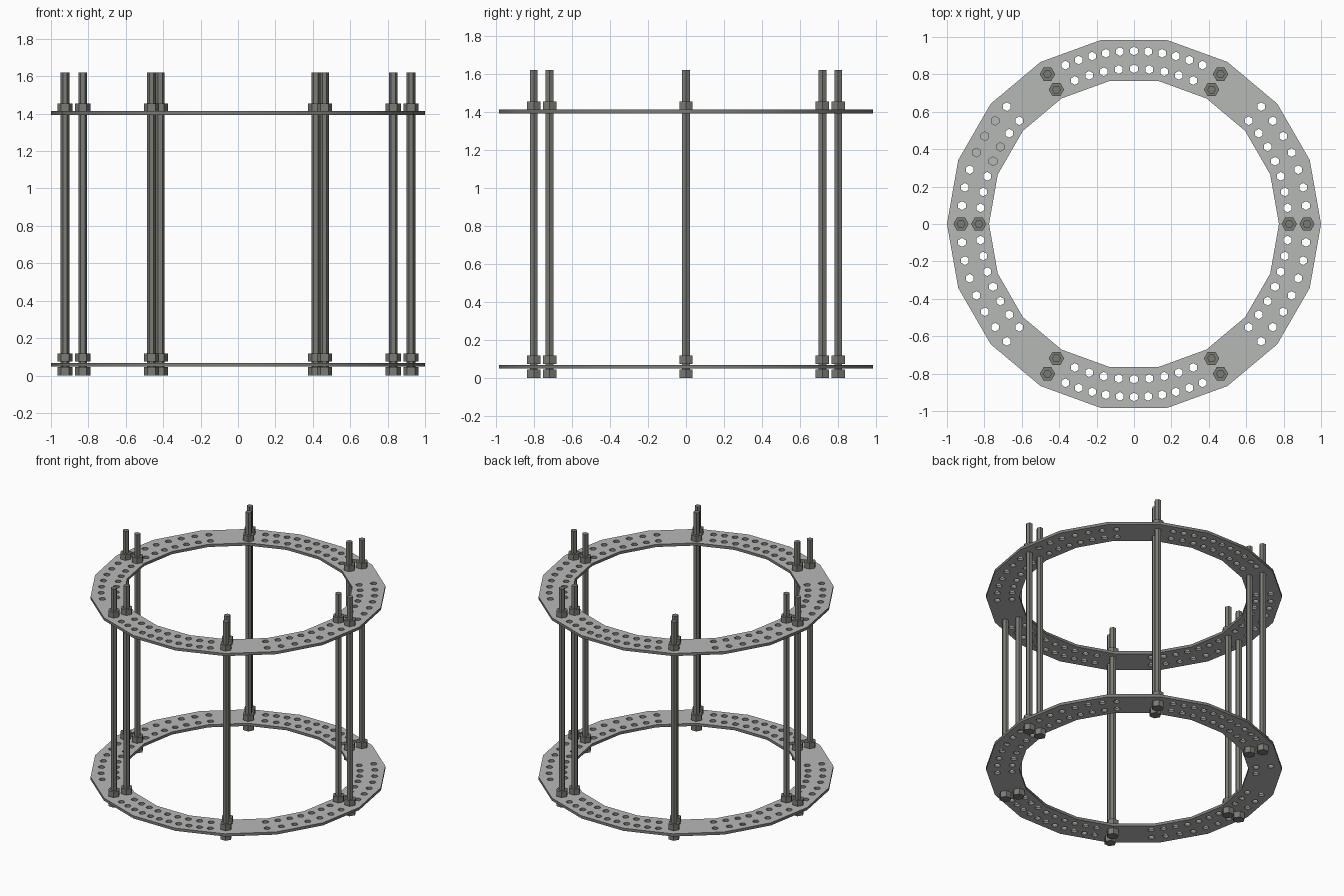
import bpy, bmesh
from math import sin, cos, pi, radians

if "Cube" in bpy.data.objects:
    bpy.data.objects.remove(bpy.data.objects["Cube"])


def material(name, rgb):
    m = bpy.data.materials.new(name)
    m.diffuse_color = (*rgb, 1)
    m.use_nodes = True
    m.node_tree.nodes["Principled BSDF"].inputs["Base Color"].default_value = m.diffuse_color
    return m


PLATE = material("plate_grey", (0.47, 0.48, 0.47))
STEEL = material("dark_steel", (0.2, 0.2, 0.18))

R_OUT, R_IN = 0.925, 0.83          # the two rows of holes and rods


def polygon(cx, cy, r, n, turn=0.0):
    return [(cx + r * cos(2 * pi * i / n + turn), cy + r * sin(2 * pi * i / n + turn))
            for i in range(n)]


def polar(r, deg):
    return r * cos(radians(deg)), r * sin(radians(deg))


def prism(name, x, y, z0, z1, r, mat, turn=0.0):
    """Upright hexagonal prism."""
    bm = bmesh.new()
    f = bm.faces.new([bm.verts.new((px, py, z0)) for px, py in polygon(x, y, r, 6, turn)])
    out = bmesh.ops.extrude_face_region(bm, geom=[f])
    for v in out["geom"]:
        if isinstance(v, bmesh.types.BMVert):
            v.co.z = z1
    bmesh.ops.recalc_face_normals(bm, faces=bm.faces)
    me = bpy.data.meshes.new(name)
    bm.to_mesh(me)
    bm.free()
    me.materials.append(mat)
    ob = bpy.data.objects.new(name, me)
    bpy.context.collection.objects.link(ob)
    return ob


# Hole positions: long groups at the sides, tighter groups front and back
holes = []
for k in range(1, 8):
    for r, step in ((R_OUT, 6.1), (R_IN - 0.005, 6.0)):
        a = k * step
        holes += [polar(r, b) for b in (a, -a, 180 - a, 180 + a)]
for r, step, n in ((R_OUT, 4.67, 5), (R_IN, 5.6, 4)):
    for k in range(-n, n + 1):
        holes += [polar(r, 90 + k * step), polar(r, 270 + k * step)]


def ring(name, z):
    """Flat 18-sided ring with drilled holes, from a filled curve."""
    cu = bpy.data.curves.new(name, 'CURVE')
    cu.dimensions = '2D'
    cu.fill_mode = 'BOTH'
    cu.extrude = 0.01
    loops = [polygon(0, 0, 1.0, 18), polygon(0, 0, 0.775, 18)]
    loops += [polygon(x, y, 0.0235, 6, pi / 6) for x, y in holes]
    for pts in loops:
        s = cu.splines.new('POLY')
        s.points.add(len(pts) - 1)
        for p, (x, y) in zip(s.points, pts):
            p.co = (x, y, 0, 1)
        s.use_cyclic_u = True
    cu.materials.append(PLATE)
    ob = bpy.data.objects.new(name, cu)
    ob.location.z = z
    bpy.context.collection.objects.link(ob)
    bpy.ops.object.select_all(action='DESELECT')
    ob.select_set(True)
    bpy.context.view_layer.objects.active = ob
    bpy.ops.object.convert(target='MESH')
    # rims and hole walls in the darker steel
    me = bpy.context.view_layer.objects.active.data
    me.materials.append(STEEL)
    for p in me.polygons:
        p.material_index = 0 if abs(p.normal.z) > 0.5 else 1


ring("lower_ring", 0.058)
ring("upper_ring", 1.403)

# A few holes of the lower ring are closed underneath
for r, k, step in ((R_OUT, 4, 6.1), (R_OUT, 5, 6.1), (R_OUT, 6, 6.1),
                   (R_IN - 0.005, 4, 6.0), (R_IN - 0.005, 5, 6.0)):
    x, y = polar(r, 180 - k * step)
    prism("hole_floor", x, y, 0.048, 0.052, 0.0235, PLATE, pi / 6)

# Rods with nuts, a pair every 60 degrees
for i in range(6):
    for r in (R_OUT, R_IN):
        x, y = polar(r, 60 * i)
        prism("rod", x, y, 0.002, 1.62, 0.023, STEEL)
        prism("bolt_head", x, y, 0.0, 0.045, 0.041, STEEL)
        prism("lower_nut", x, y, 0.074, 0.117, 0.041, STEEL)
        prism("upper_nut", x, y, 1.413, 1.455, 0.041, STEEL)
